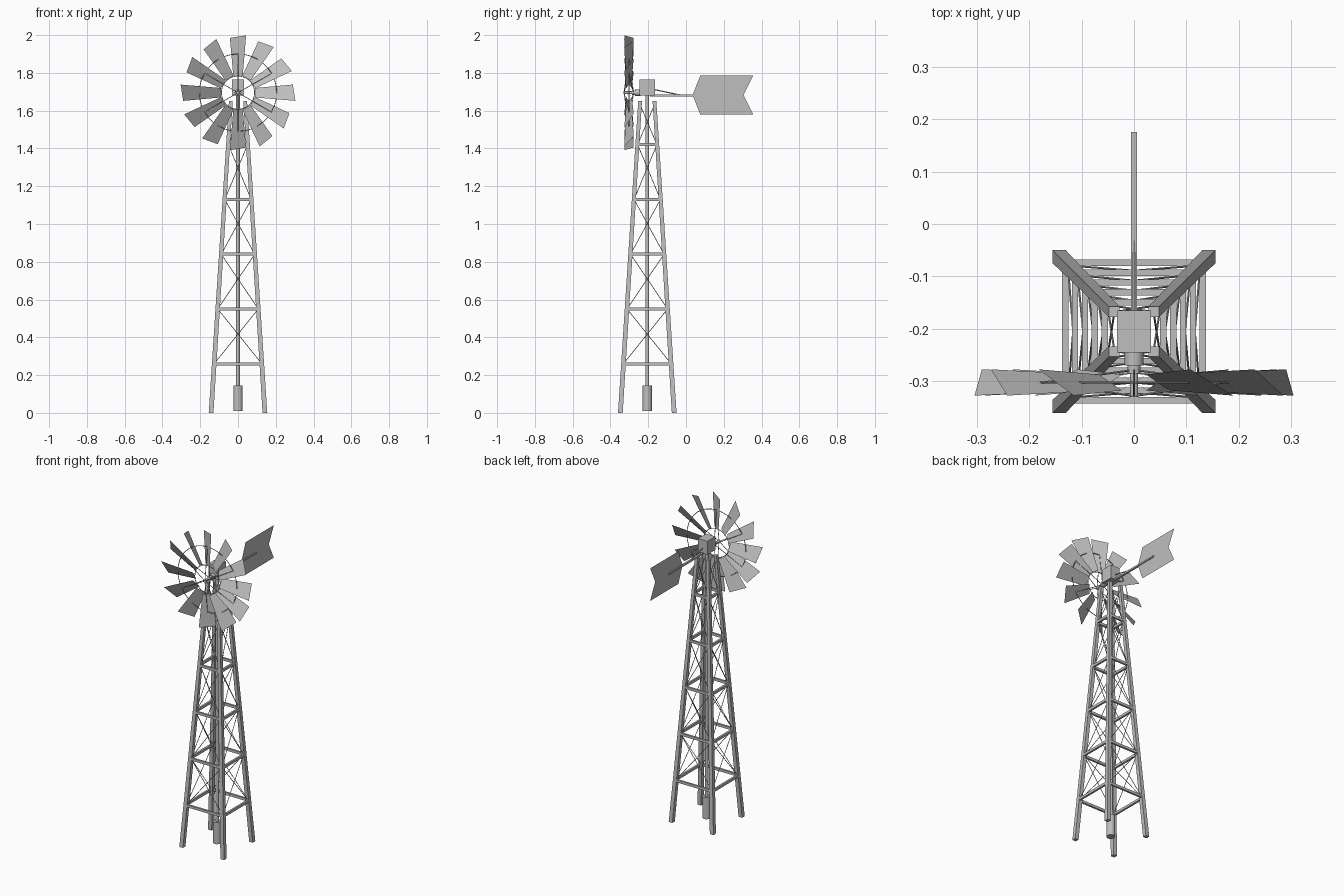
import bpy, bmesh, math
from mathutils import Vector, Matrix

cube = bpy.data.objects.get("Cube")
if cube:
    bpy.data.objects.remove(cube)

steel = bpy.data.materials.new("galvanised_grey")
steel.use_nodes = True
GREY = (0.52, 0.52, 0.52, 1)
steel.diffuse_color = GREY
steel.node_tree.nodes["Principled BSDF"].inputs["Base Color"].default_value = GREY

TOWER_Y = -0.205
LEG_TOP = 1.65
HUB = Vector((0, -0.302, 1.695))


def finish(name, bm, smooth=False):
    bmesh.ops.recalc_face_normals(bm, faces=bm.faces)
    mesh = bpy.data.meshes.new(name)
    bm.to_mesh(mesh)
    bm.free()
    mesh.materials.append(steel)
    obj = bpy.data.objects.new(name, mesh)
    bpy.context.collection.objects.link(obj)
    if smooth:
        bpy.ops.object.select_all(action='DESELECT')
        obj.select_set(True)
        bpy.context.view_layer.objects.active = obj
        bpy.ops.object.shade_smooth_by_angle(angle=math.radians(40))
    return obj


def add_rod(bm, a, b, r, sides=6, r2=None):
    a, b = Vector(a), Vector(b)
    turn = (b - a).to_track_quat('Z', 'Y').to_matrix().to_4x4()
    bmesh.ops.create_cone(bm, cap_ends=True, segments=sides, radius1=r,
                          radius2=r if r2 is None else r2, depth=(b - a).length,
                          matrix=Matrix.Translation((a + b) / 2) @ turn)


def add_box(bm, lo, hi):
    lo, hi = Vector(lo), Vector(hi)
    bmesh.ops.create_cube(bm, size=1, matrix=Matrix.Translation((lo + hi) / 2)
                          @ Matrix.Diagonal((*(hi - lo), 1)))


def half_width(z):
    return 0.155 - 0.107 * z / LEG_TOP


def on_side(k, u, out, z):
    """Point on tower side k: u runs along the side, out is distance from the axis."""
    p = Matrix.Rotation(k * math.pi / 2, 3, 'Z') @ Vector((u, -out, z))
    return p + Vector((0, TOWER_Y, 0))


# Tapering tower legs
bm = bmesh.new()
for k in range(4):
    ends = []
    for z, t in ((0, 0.025), (LEG_TOP, 0.02)):
        o = half_width(z)
        ends.append([bm.verts.new(on_side(k, u, v, z)) for u, v in
                     ((o, o), (o, o - t), (o - t, o - t), (o - t, o))])
    low, high = ends
    bm.faces.new(low)
    bm.faces.new(high)
    for i in range(4):
        j = (i + 1) % 4
        bm.faces.new((low[i], low[j], high[j], high[i]))
finish("tower_legs", bm)

# Horizontal girts and crossed wire braces on each side
levels = [0.26 + 0.29 * i for i in range(5)]
girts, braces = bmesh.new(), bmesh.new()
for k in range(4):
    for z in levels:
        o = half_width(z) - 0.001
        c = [on_side(k, u, v, z) for u, v in ((-o, o), (o, o - 0.012))]
        lo = Vector([min(p) for p in zip(*c)]) - Vector((0, 0, 0.008))
        hi = Vector([max(p) for p in zip(*c)]) + Vector((0, 0, 0.008))
        add_box(girts, lo, hi)
    for z0, z1 in zip(levels, levels[1:] + [1.63]):
        a, b = half_width(z0) - 0.012, half_width(z1) - 0.012
        for s in (-1, 1):
            add_rod(braces, on_side(k, s * a, a, z0), on_side(k, -s * b, b, z1), 0.002, 5)
finish("tower_girts", girts)
finish("tower_braces", braces)

# Pump rod and well cylinder
bm = bmesh.new()
add_rod(bm, (0, TOWER_Y, 0.1), (0, TOWER_Y, 1.69), 0.01, 12)
finish("pump_pipe", bm, True)
bm = bmesh.new()
add_rod(bm, (0, TOWER_Y, 0.01), (0, TOWER_Y, 0.145), 0.025, 16)
finish("pump_cylinder", bm, True)

# Gearbox and stepped wheel shaft
bm = bmesh.new()
add_box(bm, (-0.032, -0.245, 1.68), (0.032, -0.165, 1.765))
finish("gearbox", bm)
bm = bmesh.new()
add_rod(bm, (0, -0.27, HUB.z), (0, -0.24, HUB.z), 0.018, 12)
add_rod(bm, (0, -0.285, HUB.z), (0, -0.265, HUB.z), 0.012, 12)
add_rod(bm, (0, -0.33, HUB.z), (0, -0.28, HUB.z), 0.008, 12)
finish("wheel_shaft", bm, True)

# Pitched wheel blades and the spokes that carry them
blades, spokes = bmesh.new(), bmesh.new()
for k in range(12):
    spin = Matrix.Rotation(k * math.pi / 6, 3, 'Y')
    outline = ((-0.025, 0.015, 0.09), (0.025, -0.015, 0.09),
               (0.043, -0.025, 0.304), (-0.043, 0.025, 0.29))
    blades.faces.new([blades.verts.new(HUB + spin @ Vector(p)) for p in outline])
    if k % 2 == 0:
        for y in (-0.026, 0.024):
            add_rod(spokes, HUB + Vector((0, y, 0)), HUB + spin @ Vector((0, 0, 0.2)), 0.002, 5)
finish("wheel_blades", blades)
finish("wheel_spokes", spokes)

# Wheel rims
for name, radius in (("outer_rim", 0.205), ("inner_rim", 0.088)):
    bm = bmesh.new()
    n = 36
    pts = [HUB + Vector((radius * math.cos(2 * math.pi * i / n), 0,
                         radius * math.sin(2 * math.pi * i / n))) for i in range(n)]
    for i in range(n):
        add_rod(bm, pts[i], pts[(i + 1) % n], 0.0022, 5)
    finish(name, bm)

# Tail boom, stay and notched vane
bm = bmesh.new()
add_box(bm, (-0.006, -0.19, 1.676), (0.006, 0.175, 1.686))
finish("tail_boom", bm)
bm = bmesh.new()
add_rod(bm, (0, -0.17, 1.712), (0, -0.03, 1.683), 0.003, 6)
finish("tail_stay", bm)
bm = bmesh.new()
vane = ((0.035, 1.683), (0.075, 1.785), (0.355, 1.785),
        (0.305, 1.683), (0.355, 1.581), (0.075, 1.581))
bm.faces.new([bm.verts.new((0, y, z)) for y, z in vane])
finish("tail_vane", bm)
